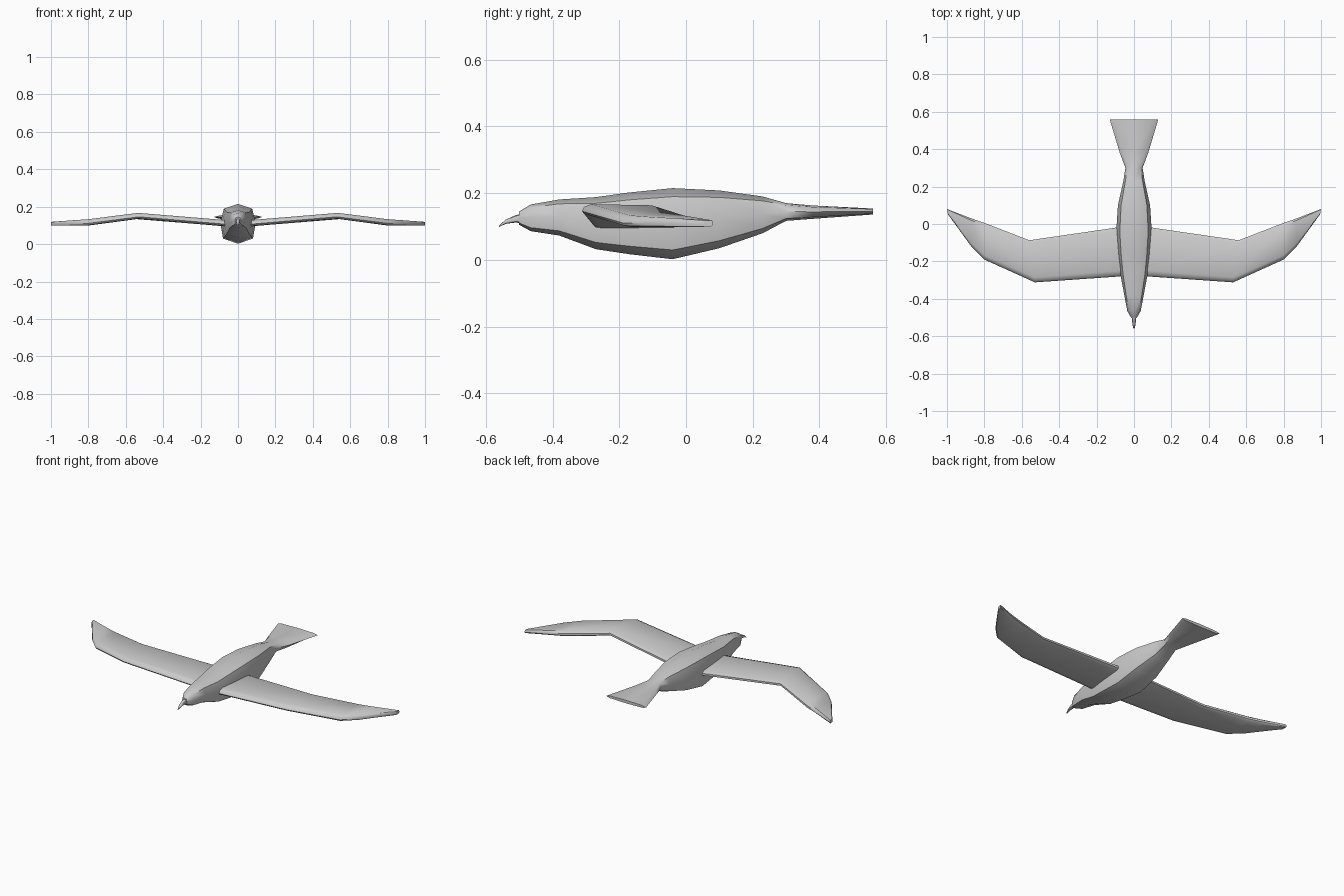
import bpy, bmesh
from math import radians

if "Cube" in bpy.data.objects:
    bpy.data.objects.remove(bpy.data.objects["Cube"])


def loft(name, rings, angle=35):
    """Skin a list of equal-length closed rings and cap both ends."""
    bm = bmesh.new()
    vs = [[bm.verts.new(p) for p in r] for r in rings]
    n = len(vs[0])
    for a, b in zip(vs, vs[1:]):
        for i in range(n):
            j = (i + 1) % n
            bm.faces.new((a[i], a[j], b[j], b[i]))
    bm.faces.new(vs[0])
    bm.faces.new(vs[-1])
    bmesh.ops.recalc_face_normals(bm, faces=bm.faces)
    me = bpy.data.meshes.new(name)
    bm.to_mesh(me)
    bm.free()
    ob = bpy.data.objects.new(name, me)
    bpy.context.collection.objects.link(ob)
    bpy.ops.object.select_all(action='DESELECT')
    ob.select_set(True)
    bpy.context.view_layer.objects.active = ob
    bpy.ops.object.shade_smooth_by_angle(angle=radians(angle))
    return ob


# Eight-sided, boxy cross-section shared by body and beak
SECTION = [(0, 1), (.8, .76), (1, .05), (.84, -.74),
           (0, -1), (-.84, -.74), (-1, .05), (-.8, .76)]


def ring(y, top, bot, hw):
    c, h = (top + bot) / 2, (top - bot) / 2
    return [(u * hw, y, c + v * h) for u, v in SECTION]


# Body with flared tail: y, top, bottom, half width
body = [(-.5, .145, .105, .016), (-.465, .166, .086, .036),
        (-.38, .181, .073, .052), (-.27, .188, .032, .073),
        (-.17, .202, .017, .085), (-.04, .215, .002, .095),
        (.1, .208, .035, .086), (.23, .19, .08, .057),
        (.3, .17, .117, .046), (.38, .163, .123, .076),
        (.56, .154, .136, .13)]
loft("body_and_tail", [ring(*s) for s in body], 50)

# Hooked beak
beak = [(-.48, .142, .108, .016), (-.51, .134, .112, .011),
        (-.54, .121, .108, .008), (-.56, .103, .099, .003)]
loft("beak", [ring(*s) for s in beak], 50)

# Wing stations: leading x, y, trailing x, y, leading z, trailing z, half thickness
wing = [(0, -.275, 0, -.005, .106, .106, .017),
        (.07, -.28, .1, -.02, .112, .113, .017),
        (.53, -.312, .56, -.087, .151, .149, .016),
        (.8, -.19, .8, .006, .116, .118, .017),
        (.87, -.12, .87, .03, .113, .115, .015),
        (.995, .052, 1.0, .08, .108, .110, .010)]


def wing_ring(lx, ly, tx, ty, lz, tz, h):
    # rounded leading edge, bevelled trailing edge
    prof = [(0, -.3), (.03, .5), (.12, 1), (.93, .9), (1, .3),
            (1, -.4), (.93, -.9), (.12, -1), (.03, -.8)]
    return [(lx + (tx - lx) * t, ly + (ty - ly) * t,
             lz + (tz - lz) * t + v * h) for t, v in prof]


wings = loft("wings", [wing_ring(*s) for s in wing], 40)
mirror = wings.modifiers.new("mirror", 'MIRROR')
mirror.use_axis[0] = True
